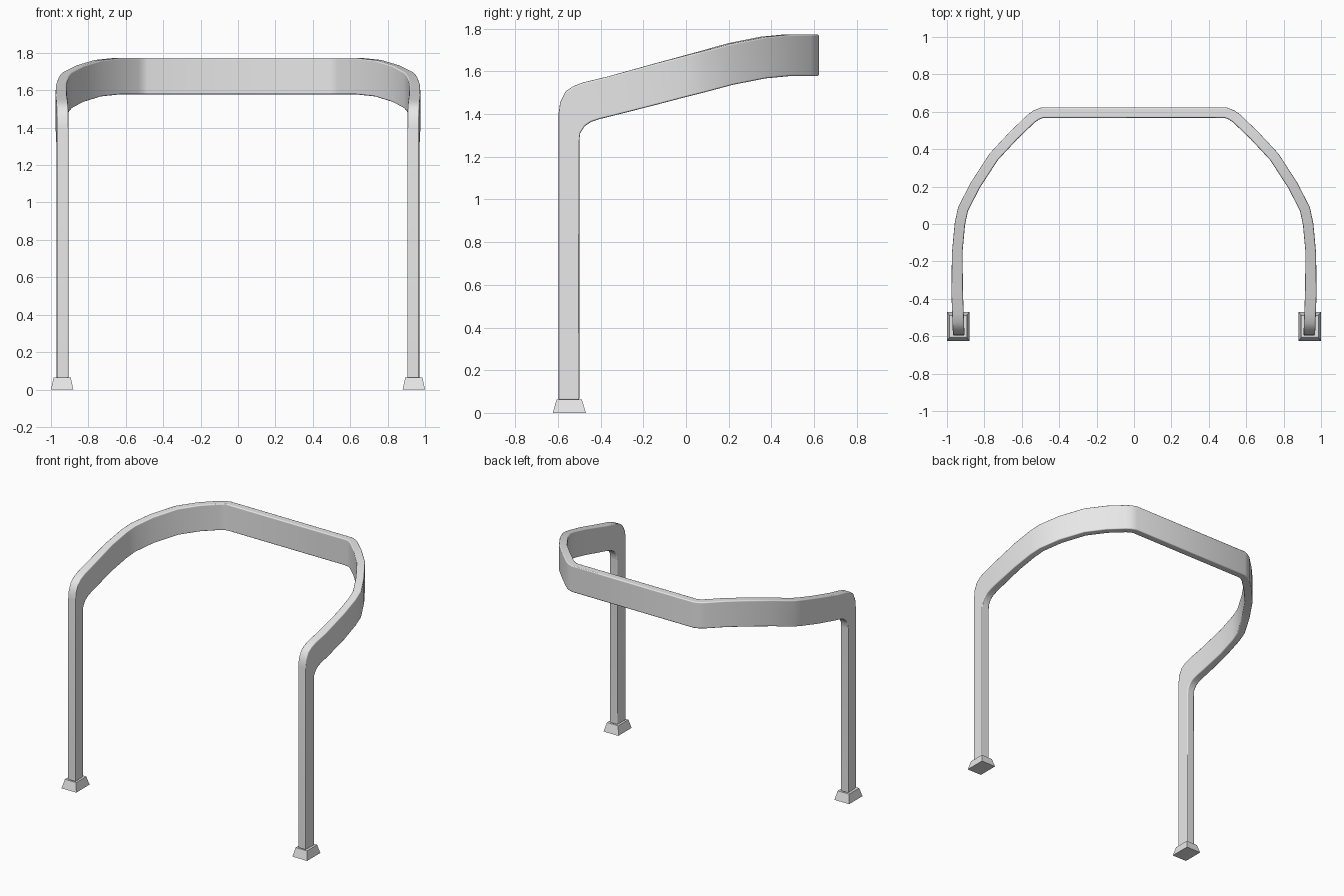
import bpy, bmesh
from mathutils import Vector

cube = bpy.data.objects.get("Cube")
if cube:
    bpy.data.objects.remove(cube, do_unlink=True)

grey = bpy.data.materials.new("plain_grey")
grey.use_nodes = True
grey.diffuse_color = (0.8, 0.8, 0.8, 1)
grey.node_tree.nodes["Principled BSDF"].inputs["Base Color"].default_value = (0.8, 0.8, 0.8, 1)

HALF = 0.028   # half thickness of the band
DEPTH = 0.195  # height of the band


def make_object(name, bm):
    bmesh.ops.recalc_face_normals(bm, faces=bm.faces)
    mesh = bpy.data.meshes.new(name)
    bm.to_mesh(mesh)
    bm.free()
    obj = bpy.data.objects.new(name, mesh)
    bpy.context.collection.objects.link(obj)
    mesh.materials.append(grey)
    mirror = obj.modifiers.new("Mirror", 'MIRROR')
    mirror.use_clip = True
    return obj


# Leg and bend: front edge (y, z) paired with back edge (y, z)
bend = [((-.597, .06), (-.5, .06)), ((-.597, 1.40), (-.5, 1.27)),
        ((-.59, 1.455), (-.496, 1.31)), ((-.565, 1.505), (-.475, 1.343)),
        ((-.53, 1.53), (-.445, 1.363)), ((-.48, 1.549), (-.40, 1.378)),
        ((-.37, 1.575), (-.35, 1.39))]

# Upper band: centre line in plan with top height
band = [(.945, -.15, 1.636), (.931, 0, 1.676), (.914, .08, 1.697),
        (.848, .208, 1.732), (.75, .359, 1.762), (.645, .472, 1.773),
        (.55, .563, 1.773), (.522, .583, 1.773), (.49, .595, 1.773), (0, .595, 1.773)]


def leg_x(y):
    """Slight outward bow of the side between leg and band."""
    return .937 + .009 * min(1, max(0, (y + .6) / .25))


stations = []
for front, back in bend:
    stations.append([Vector((leg_x(y) + side * .031, y, z))
                     for (y, z), side in ((front, 1), (front, -1), (back, -1), (back, 1))])
for i, (x, y, z) in enumerate(band):
    # Mitre each section between its neighbouring directions
    here = Vector((x, y))
    before = Vector(band[i - 1][:2]) if i else Vector((.946, -.35))
    into = (here - before).normalized()
    out = (Vector(band[i + 1][:2]) - here).normalized() if i + 1 < len(band) else into
    t = (into + out).normalized()
    n = Vector((t.y, -t.x, 0)) * HALF / t.dot(into)
    c = Vector((x, y, z))
    drop = Vector((0, 0, -DEPTH))
    stations.append([c + n, c - n, c - n + drop, c + n + drop])

# Frame: skin the stations, leaving the centre open for the mirror
bm = bmesh.new()
rings = [[bm.verts.new(p) for p in ring] for ring in stations]
for a, b in zip(rings, rings[1:]):
    for k in range(4):
        m = (k + 1) % 4
        bm.faces.new((a[k], a[m], b[m], b[k]))
bm.faces.new(rings[0])
frame = make_object("frame", bm)
for poly in frame.data.polygons:
    poly.use_smooth = True
bevel = frame.modifiers.new("Bevel", 'BEVEL')
bevel.width = 0.008
bevel.segments = 2
bevel.limit_method = 'ANGLE'
bevel.angle_limit = 0.9
bevel.harden_normals = True

# Feet: tapered blocks
bm = bmesh.new()
bmesh.ops.create_cube(bm, size=1)
for v in bm.verts:
    width, length = (.092, .118) if v.co.z > 0 else (.12, .155)
    v.co = Vector((.94 + v.co.x * width, -.547 + v.co.y * length, (v.co.z + .5) * .063))
make_object("feet", bm)
